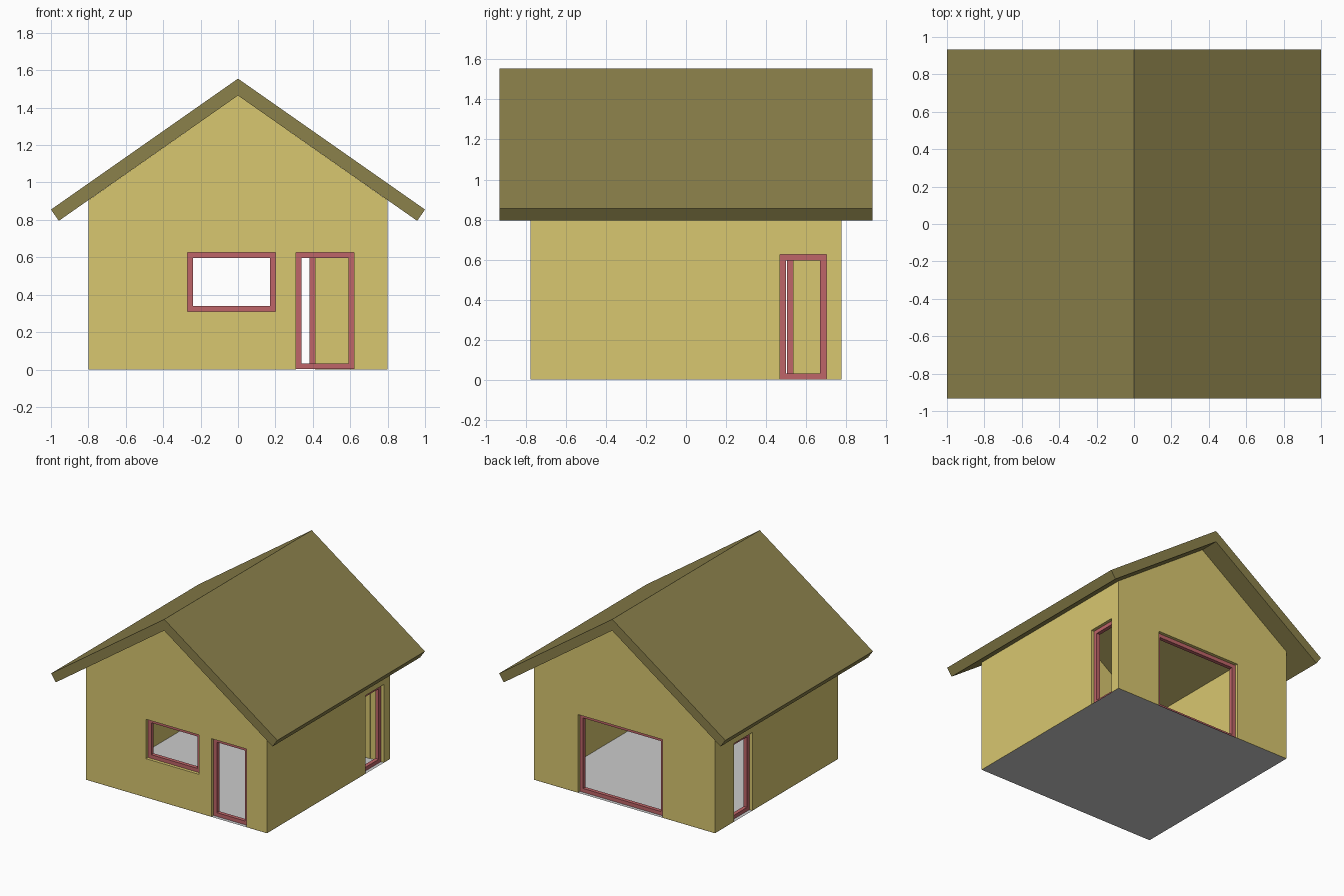
import bpy, bmesh
from mathutils import Matrix

if "Cube" in bpy.data.objects:
    bpy.data.objects.remove(bpy.data.objects["Cube"])

W, D, T = 0.8, 0.777, 0.08            # half width, half depth, wall thickness
EAVE, RIDGE = 0.905, 1.465


def material(name, col):
    m = bpy.data.materials.new(name)
    m.diffuse_color = (*col, 1)
    m.use_nodes = True
    m.node_tree.nodes["Principled BSDF"].inputs["Base Color"].default_value = m.diffuse_color
    return m


WALL = material("wall_yellow", (0.69, 0.57, 0.16))
ROOF = material("roof_olive", (0.26, 0.22, 0.07))
FRAME = material("frame_red", (0.52, 0.13, 0.14))


def finish(name, bm, mat=None):
    bmesh.ops.recalc_face_normals(bm, faces=bm.faces)
    me = bpy.data.meshes.new(name)
    bm.to_mesh(me)
    bm.free()
    if mat:
        me.materials.append(mat)
    ob = bpy.data.objects.new(name, me)
    bpy.context.collection.objects.link(ob)
    return ob


def extrude_y(bm, faces, depth):
    r = bmesh.ops.extrude_face_region(bm, geom=faces, use_keep_orig=True)
    vs = [v for v in r["geom"] if isinstance(v, bmesh.types.BMVert)]
    bmesh.ops.translate(bm, verts=vs, vec=(0, depth, 0))


def prism(name, profile, y0, y1, mat=None):
    bm = bmesh.new()
    f = bm.faces.new([bm.verts.new((x, y0, z)) for x, z in profile])
    extrude_y(bm, [f], y1 - y0)
    return finish(name, bm, mat)


def box(name, x0, x1, y0, y1, z0, z1):
    return prism(name, [(x0, z0), (x1, z0), (x1, z1), (x0, z1)], y0, y1)


# Maps (u along wall, v outward axis, z) to world; side walls swap x and y
SWAP = Matrix(((0, 1, 0, 0), (1, 0, 0, 0), (0, 0, 1, 0), (0, 0, 0, 1)))


def window_frame(name, u0, u1, z0, z1, mid, side, t=0.03, depth=0.03):
    bm = bmesh.new()
    rings = []
    for k in (0, t):
        pts = [(u0 + k, z0 + k), (u1 - k, z0 + k), (u1 - k, z1 - k), (u0 + k, z1 - k)]
        rings.append([bm.verts.new((u, mid - depth / 2, z)) for u, z in pts])
    o, i = rings
    faces = [bm.faces.new((o[a], o[(a + 1) % 4], i[(a + 1) % 4], i[a])) for a in range(4)]
    extrude_y(bm, faces, depth)
    if side:
        bm.transform(SWAP)
    return finish(name, bm, FRAME)


# Gabled wall shell
gable = [(-W, 0.001), (W, 0.001), (W, EAVE), (0, RIDGE), (-W, EAVE)]
walls = prism("walls", gable, -D, D, WALL)
cutters = [box("room_cutter", -W + T, W - T, -D + T, D - T, -0.2, 2)]

# Openings: name, range along wall, bottom, top, wall centre, on a side wall
openings = [
    ("front_window", -0.27, 0.20, 0.31, 0.625, -D + T / 2, False),
    ("front_door", 0.31, 0.62, 0.002, 0.625, -D + T / 2, False),
    ("back_glass_door", -0.335, 0.412, 0.002, 0.625, D - T / 2, False),
    ("right_door", 0.47, 0.70, 0.002, 0.625, W - T / 2, True),
    ("left_door", 0.305, 0.535, 0.002, 0.625, -W + T / 2, True),
]
for name, u0, u1, z0, z1, mid, side in openings:
    low = z0 if z0 > 0.1 else -0.1
    c = box(name + "_cutter", u0, u1, mid - T, mid + T, low, z1)
    if side:
        c.data.transform(SWAP)
        c.data.flip_normals()
    cutters.append(c)
    window_frame(name + "_frame", u0, u1, z0, z1, mid, side)

# Cut the room and openings, then drop the cutters
for c in cutters:
    c.hide_render = True
    m = walls.modifiers.new(c.name, "BOOLEAN")
    m.operation, m.solver, m.object = "DIFFERENCE", "EXACT", c
dg = bpy.context.evaluated_depsgraph_get()
cut = bpy.data.meshes.new_from_object(walls.evaluated_get(dg))
walls.modifiers.clear()
walls.data = cut
cut.materials.clear()
cut.materials.append(WALL)
cut.polygons.foreach_set("material_index", [0] * len(cut.polygons))
for c in cutters:
    bpy.data.objects.remove(c)

# Floor sheet
bm = bmesh.new()
bm.faces.new([bm.verts.new((x, y, 0)) for x, y in ((-W, -D), (W, -D), (W, D), (-W, D))])
finish("floor", bm)

# Roof: two mirrored slopes meeting at the ridge
half = [(0, RIDGE), (0.958, 0.795), (1.0, 0.855), (0, 1.555)]
for name, s in (("roof_right", 1), ("roof_left", -1)):
    prism(name, [(s * x, z) for x, z in half], -0.932, 0.932, ROOF)
